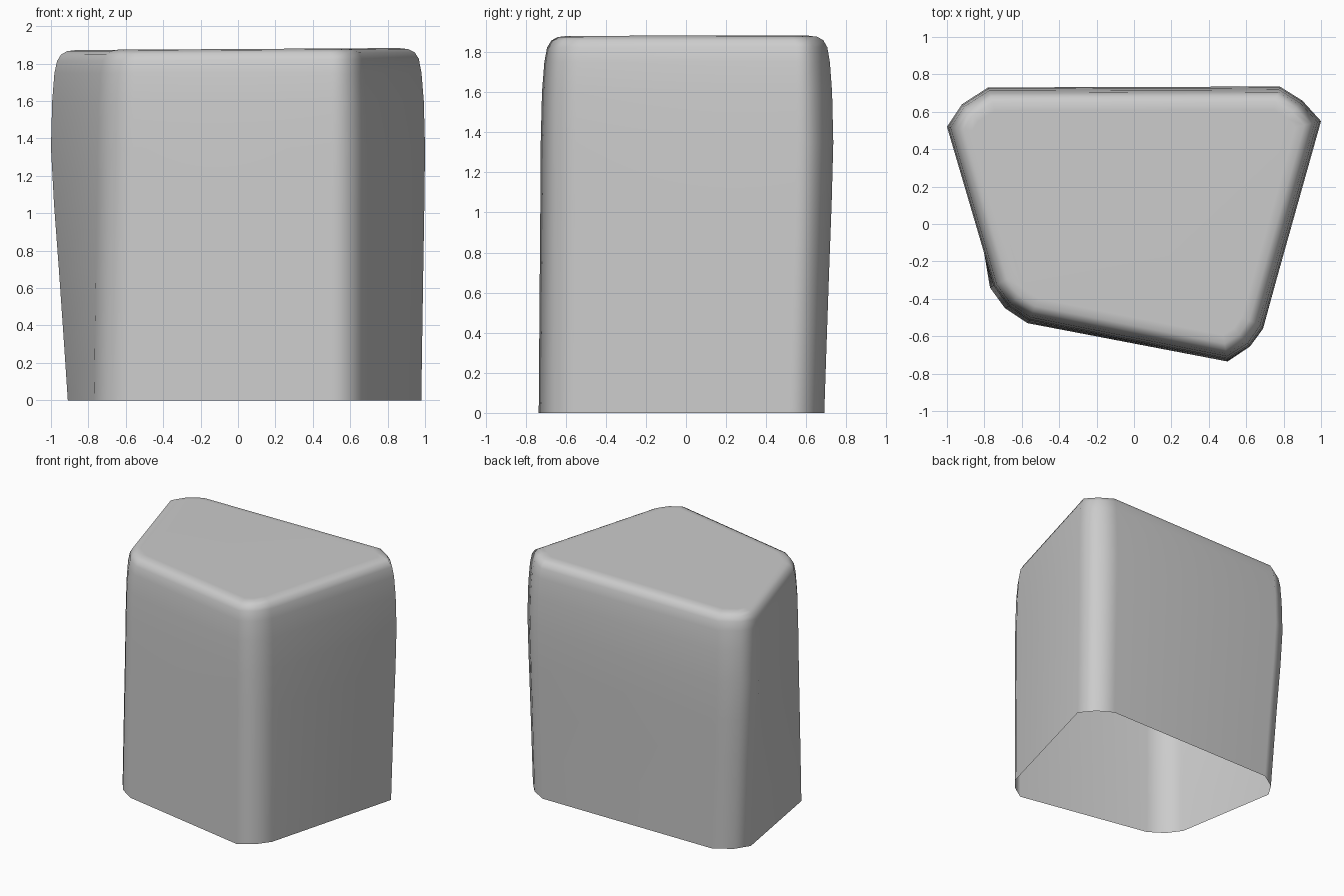
import bpy, bmesh
from mathutils import Vector

if "Cube" in bpy.data.objects:
    bpy.data.objects.remove(bpy.data.objects["Cube"])

# Outlines: three points per rounded corner, at the base and at the widest height
base = [(-0.57, -0.53), (0.50, -0.735), (0.62, -0.655), (0.69, -0.56),
        (0.98, 0.51), (0.89, 0.62), (0.77, 0.69),
        (-0.71, 0.685), (-0.84, 0.60), (-0.91, 0.49), (-0.77, -0.34), (-0.69, -0.45)]
wide = [(-0.56, -0.515), (0.50, -0.725), (0.62, -0.65), (0.69, -0.55),
        (1.0, 0.55), (0.90, 0.66), (0.78, 0.735),
        (-0.78, 0.73), (-0.92, 0.64), (-1.0, 0.52), (-0.75, -0.33), (-0.67, -0.44)]

# Levels: height, blend from base to wide outline, inset
levels = [(0, 0, 0), (0.35, 0.26, 0), (0.7, 0.53, 0), (1.05, 0.82, 0), (1.35, 1, 0),
          (1.6, 1, 0.006), (1.75, 1, 0.017), (1.82, 1, 0.03), (1.855, 1, 0.05),
          (1.872, 1, 0.08), (1.878, 1, 0.125)]


def inset(points, d):
    """Move every edge of a counter-clockwise outline inwards by d."""
    out = []
    for i, p in enumerate(points):
        a = (p - points[i - 1]).normalized()
        b = (points[(i + 1) % len(points)] - p).normalized()
        na, nb = Vector((-a.y, a.x)), Vector((-b.y, b.x))
        out.append(p + (na + nb) * d / (1 + na.dot(nb)))
    return out


# Tapered block: lofted walls, rounded top edge, open underside
bm = bmesh.new()
rings = []
for z, t, d in levels:
    outline = [Vector(p).lerp(Vector(q), t) for p, q in zip(base, wide)]
    tilt = 0.006 if z > 1.8 else 0
    rings.append([bm.verts.new((p.x, p.y, z + tilt * p.x)) for p in inset(outline, d)])
n = len(base)
for low, high in zip(rings, rings[1:]):
    for i in range(n):
        j = (i + 1) % n
        bm.faces.new((low[i], low[j], high[j], high[i]))
bm.faces.new(rings[-1])
for f in bm.faces:
    f.smooth = True
mesh = bpy.data.meshes.new("tapered_block")
bm.to_mesh(mesh)
bm.free()
block = bpy.data.objects.new("tapered_block", mesh)
bpy.context.collection.objects.link(block)
block.modifiers.new("clean_shading", 'WEIGHTED_NORMAL')
